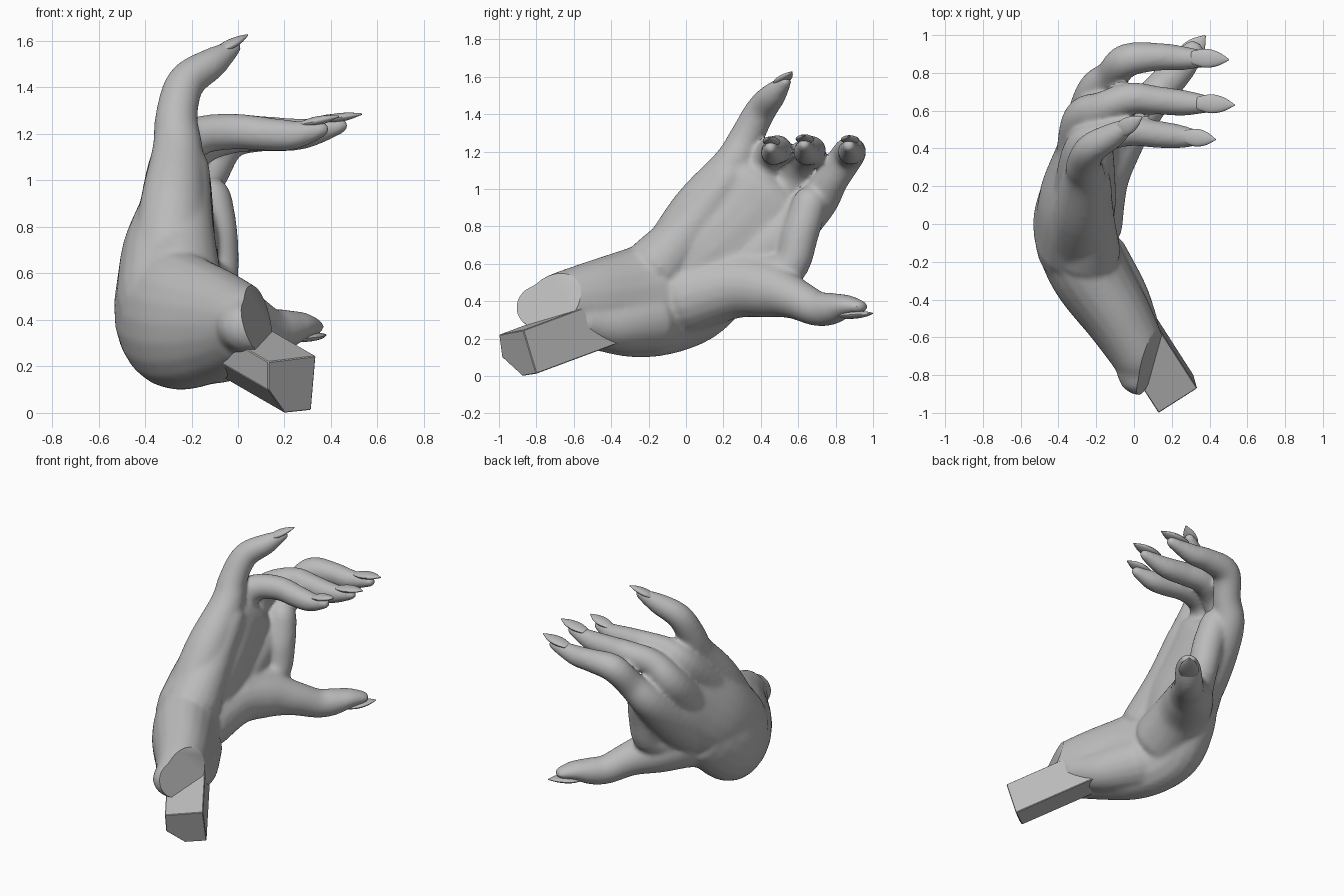
import bpy, bmesh, math
from mathutils import Vector

if "Cube" in bpy.data.objects:
    bpy.data.objects.remove(bpy.data.objects["Cube"])

grey = bpy.data.materials.new("clay grey")
grey.use_nodes = True
COLOUR = (0.5, 0.5, 0.5, 1)
grey.diffuse_color = COLOUR
grey.node_tree.nodes["Principled BSDF"].inputs["Base Color"].default_value = COLOUR

X, Y, Z = Vector((1, 0, 0)), Vector((0, 1, 0)), Vector((0, 0, 1))


def spline(a, b, c, d, t):
    return 0.5 * (2 * b + (c - a) * t + (2 * a - 5 * b + 4 * c - d) * t ** 2
                  + (3 * b - a - 3 * c + d) * t ** 3)


def limb(bm, points, side=Y, steps=5, sides=20):
    """Loft a rounded tube along points (x, y, z, width radius[, depth radius])."""
    pts = [Vector(p if len(p) == 5 else p + (p[3],)) for p in points]
    ends = [pts[0]] + pts + [pts[-1]]
    path = [spline(*ends[i:i + 4], k / steps)
            for i in range(len(pts) - 1) for k in range(steps)] + [pts[-1]]
    centres = [p.xyz for p in path]
    last = len(path) - 1
    rings = []
    for i, p in enumerate(path):
        t = (centres[min(i + 1, last)] - centres[max(i - 1, 0)]).normalized()
        rings.append((centres[i], t, p[3], p[4]))

    # Rounded caps at both ends
    def cap(ring, sign):
        c, t, w, d = ring
        out = []
        for deg in (30, 55, 80):
            a = math.radians(deg)
            out.append((c + t * sign * min(w, d) * math.sin(a), t,
                        w * math.cos(a), d * math.cos(a)))
        return out
    rings = cap(rings[0], -1)[::-1] + rings + cap(rings[-1], 1)

    loops = []
    for c, t, w, d in rings:
        u = t.cross(side).normalized()
        v = u.cross(t)
        loops.append([bm.verts.new(c + u * w * math.cos(a) + v * d * math.sin(a))
                      for a in (math.tau * k / sides for k in range(sides))])
    for lo, hi in zip(loops, loops[1:]):
        for k in range(sides):
            n = (k + 1) % sides
            bm.faces.new((lo[k], lo[n], hi[n], hi[k]))
    bm.faces.new(loops[0][::-1])
    bm.faces.new(loops[-1])


def finish(bm, name, angle=40):
    bmesh.ops.recalc_face_normals(bm, faces=bm.faces[:])
    mesh = bpy.data.meshes.new(name)
    bm.to_mesh(mesh)
    bm.free()
    mesh.materials.append(grey)
    mesh.shade_smooth()
    mesh.set_sharp_from_angle(angle=math.radians(angle))
    ob = bpy.data.objects.new(name, mesh)
    bpy.context.collection.objects.link(ob)
    return ob


body = bmesh.new()

# Forearm and wrist
limb(body, [(.05, -.79, .37, .14, .12), (.03, -.7, .38, .15, .17),
            (-.08, -.5, .38, .18, .24), (-.24, -.25, .395, .21, .3),
            (-.33, -.02, .45, .205, .3), (-.32, .15, .55, .18, .26)], side=Z)

# Flesh draped over the bar
limb(body, [(.03, -.52, .29, .1), (-.06, -.38, .27, .14), (-.2, -.2, .3, .18)], side=Z)

# Broad slab of the palm
limb(body, [(-.33, -.08, .46, .27, .2), (-.3, .12, .65, .3, .205),
            (-.265, .3, .82, .3, .165), (-.235, .42, .96, .3, .125)], side=X)

# Index finger with its palm ray
limb(body, [(-.28, .05, .42, .15), (-.24, .4, .66, .155), (-.2, .68, .91, .115),
            (-.12, .78, 1.05, .09), (-.04, .865, 1.18, .09), (.12, .885, 1.2, .075),
            (.25, .878, 1.2, .066), (.42, .872, 1.23, .036)])

# Middle finger with its palm ray
limb(body, [(-.32, 0, .5, .16), (-.29, .32, .78, .13), (-.27, .55, 1.02, .11),
            (-.17, .61, 1.15, .09), (-.02, .665, 1.2, .084), (.12, .655, 1.2, .076),
            (.28, .64, 1.2, .067), (.44, .633, 1.235, .036)])

# Ring finger with its palm ray
limb(body, [(-.33, -.05, .55, .16), (-.3, .18, .86, .13), (-.26, .4, 1.1, .11),
            (-.17, .46, 1.19, .085), (-.02, .49, 1.21, .078), (.12, .475, 1.2, .073),
            (.24, .463, 1.195, .064), (.36, .453, 1.22, .036)])

# Little finger with its palm ray
limb(body, [(-.3, -.12, .58, .16), (-.28, .06, .88, .145), (-.26, .25, 1.13, .11),
            (-.265, .32, 1.27, .092), (-.225, .4, 1.42, .083), (-.11, .47, 1.505, .068),
            (-.02, .53, 1.57, .036)])

# Thumb with the pad at its base
limb(body, [(-.26, 0, .42, .2), (-.2, .25, .48, .175), (-.09, .45, .46, .15),
            (.03, .58, .415, .112), (.13, .7, .36, .094), (.2, .78, .36, .09, .086),
            (.27, .86, .375, .08, .06), (.325, .93, .37, .056, .036)], side=Z)

# Web between thumb and index finger
limb(body, [(-.2, .28, .52, .16), (-.1, .54, .57, .1), (-.1, .61, .76, .1),
            (-.12, .66, .92, .095)], side=X)

# Outer pad of the palm
limb(body, [(-.25, -.14, .59, .18), (-.235, .05, .82, .13), (-.22, .22, 1.05, .1)])

hand = finish(body, "hand")

# Fuse the overlapping limbs into one smooth skin
remesh = hand.modifiers.new("fuse", 'REMESH')
remesh.mode = 'VOXEL'
remesh.voxel_size = 0.012
smooth = hand.modifiers.new("soften", 'SMOOTH')
smooth.factor = 0.5
smooth.iterations = 18
skin = bpy.data.meshes.new_from_object(
    hand.evaluated_get(bpy.context.evaluated_depsgraph_get()))
hand.modifiers.clear()

# Slanted cut at the forearm end
bm = bmesh.new()
bm.from_mesh(skin)
arm_faces = [f for f in bm.faces if f.calc_center_median().y < -.3]
arm = list({g for f in arm_faces for g in (f, *f.edges, *f.verts)})
cut = bmesh.ops.bisect_plane(bm, geom=arm, plane_co=(.1, -.7, .37),
                             plane_no=(.9, -.33, .27), clear_outer=True)
rim = [e for e in cut["geom_cut"] if isinstance(e, bmesh.types.BMEdge)]
bmesh.ops.holes_fill(bm, edges=rim)
bpy.data.objects.remove(hand)
finish(bm, "hand")

# Pointed nails: root, tip and half width
nails = {
    "index_nail": ((.31, .882, 1.252), (.5, .87, 1.28), .05),
    "middle_nail": ((.34, .64, 1.255), (.53, .63, 1.285), .05),
    "ring_nail": ((.27, .463, 1.24), (.43, .447, 1.275), .047),
    "little_nail": ((-.09, .485, 1.555), (.04, .565, 1.625), .045),
    "thumb_nail": ((.24, .83, .32), (.375, .995, .335), .065),
}
for name, (root, tip, width) in nails.items():
    root, tip = Vector(root), Vector(tip)
    bm = bmesh.new()
    limb(bm, [tuple(root.lerp(tip, f)) + (width * w, d)
              for f, w, d in ((0, .7, .012), (.35, 1, .02), (.7, .75, .016), (1, .1, .004))],
         side=Z)
    finish(bm, name)

# Angular bar leaving the forearm: five-sided profile pushed along its axis
bm = bmesh.new()
profile = [(.13, -1, .22), (.335, -.87, .245), (.315, -.8, .012),
           (.2, -.875, 0), (.13, -.985, .1)]
face = bm.faces.new([bm.verts.new(p) for p in profile])
pushed = bmesh.ops.extrude_face_region(bm, geom=[face], use_keep_orig=True)
bmesh.ops.translate(bm, vec=(-.45, .7, .26),
                    verts=[v for v in pushed["geom"] if isinstance(v, bmesh.types.BMVert)])
bmesh.ops.recalc_face_normals(bm, faces=bm.faces[:])
bmesh.ops.bevel(bm, geom=bm.edges[:], offset=.004, segments=1, affect='EDGES')
finish(bm, "forearm_bar", angle=20)
